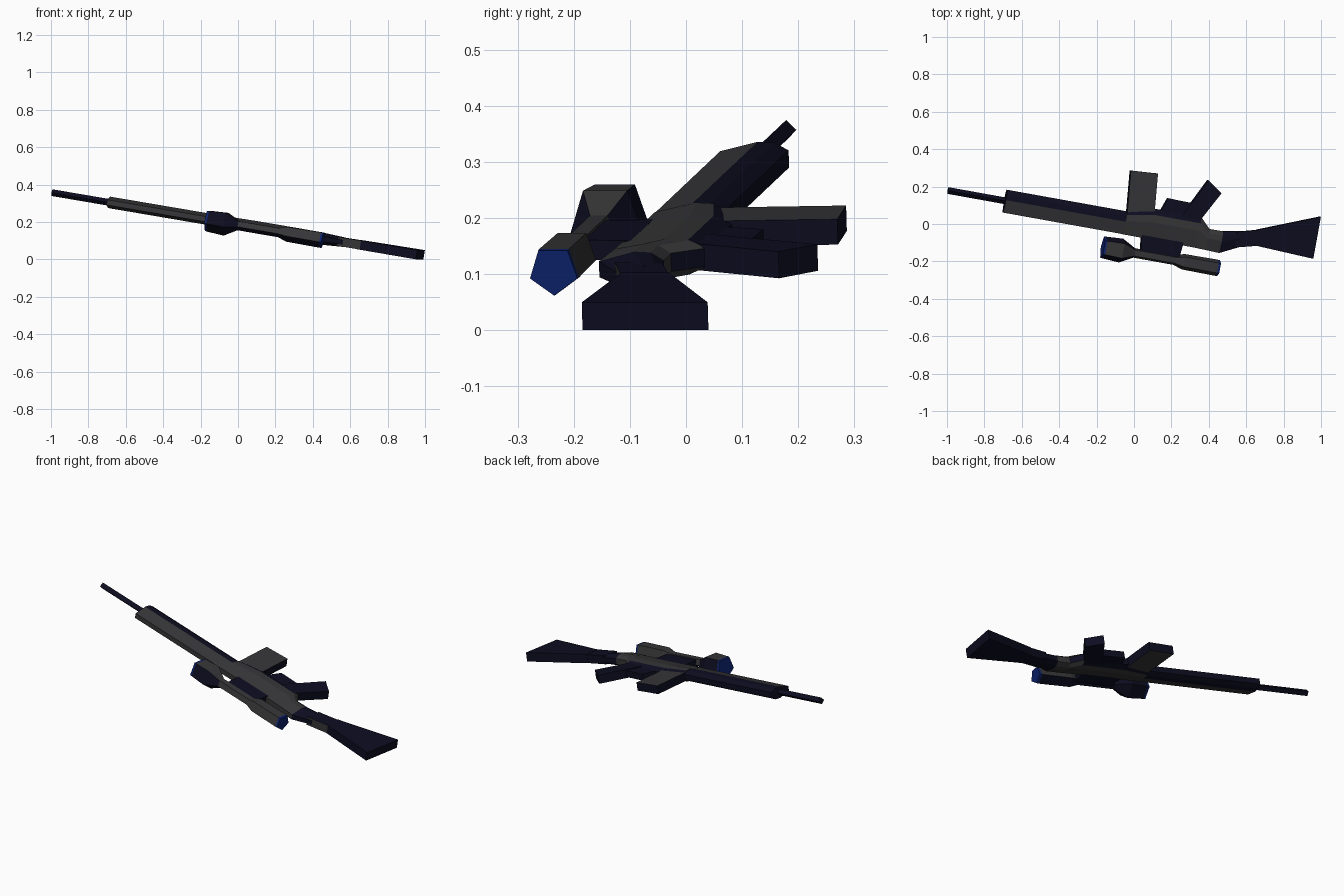
import bpy, bmesh, math
from mathutils import Matrix, Vector

cube = bpy.data.objects.get("Cube")
if cube:
    bpy.data.objects.remove(cube, do_unlink=True)


def material(name, rgb):
    m = bpy.data.materials.new(name)
    m.use_nodes = True
    m.diffuse_color = (*rgb, 1)
    m.node_tree.nodes["Principled BSDF"].inputs["Base Color"].default_value = (*rgb, 1)
    return m


MATS = [material("dark grey", (0.037, 0.037, 0.04)),
        material("dark navy", (0.004, 0.004, 0.015)),
        material("lens blue", (0.004, 0.016, 0.15))]
GREY, NAVY, BLUE = range(3)

# Rifle frame: local x runs to the butt, local y to the magazine, local z is its side
YAW, PITCH = math.atan(0.18), math.radians(9.5)
FRAME = (Matrix.Translation((0, 0, 0.188)) @ Matrix.Rotation(-YAW, 4, 'Z')
         @ Matrix.Rotation(PITCH, 4, 'Y'))


def loft(name, sections, rule):
    """Skin a list of equal-sized point rings and colour faces by rule(centre, normal)."""
    bm = bmesh.new()
    rings = [[bm.verts.new(p) for p in ring] for ring in sections]
    n = len(rings[0])
    for a, b in zip(rings, rings[1:]):
        for i in range(n):
            j = (i + 1) % n
            bm.faces.new((a[i], a[j], b[j], b[i]))
    bm.faces.new(rings[0])
    bm.faces.new(rings[-1])
    bmesh.ops.recalc_face_normals(bm, faces=bm.faces)
    bm.normal_update()
    for f in bm.faces:
        f.material_index = rule(f.calc_center_median(), f.normal)
    bm.transform(FRAME)
    mesh = bpy.data.meshes.new(name)
    bm.to_mesh(mesh)
    bm.free()
    for m in MATS:
        mesh.materials.append(m)
    ob = bpy.data.objects.new(name, mesh)
    bpy.context.collection.objects.link(ob)
    return ob


def plate(name, outline, half, rule):
    """Side outline given thickness on both sides of the centre plane."""
    return loft(name, [[(x, y, z) for x, y in outline] for z in (-half, half)], rule)


def body_ring(x, top, bottom, half):
    """Eight-sided body section with bevelled edges."""
    h = bottom - top
    side = [(top, 0.45), (top + 0.55 * h, 1), (top + 0.8 * h, 0.95), (bottom, 0.5)]
    pts = side + [(y, -z) for y, z in reversed(side)]
    return [Vector((x, y, z * half)) for y, z in pts]


def tube(name, stations, y, sides, rule):
    """Coarse tube along the rifle with one corner pointing to its side."""
    rings = []
    for x, r in stations:
        ang = [-math.pi / 2 + math.tau * i / sides for i in range(sides)]
        rings.append([(x, y + r * math.cos(a), r * math.sin(a)) for a in ang])
    return loft(name, rings, rule)


def navy(c, n):
    return NAVY


def grey_sides(c, n):
    return GREY if abs(n.z) > 0.7 else NAVY


# Barrel and handguard
tube("barrel", [(-1.025, 0.018), (-0.65, 0.018)], 0.0, 4, navy)
loft("handguard", [body_ring(x, -0.064, 0.06, 0.031) for x in (-0.711, -0.04)],
     lambda c, n: GREY if c.y < 0 and abs(n.x) < 0.5 else NAVY)

# Receiver, tapering into the wrist of the stock
receiver = [(-0.05, -0.065, 0.068, 0.032), (0.09, -0.065, 0.1, 0.033),
            (0.35, -0.067, 0.1, 0.033), (0.405, -0.069, 0.045, 0.033),
            (0.48, -0.072, 0.046, 0.032), (0.59, -0.018, 0.066, 0.025)]
loft("receiver", [body_ring(*s) for s in receiver],
     lambda c, n: GREY if c.y < 0.06 and c.x < 0.47 else NAVY)

# Stock
plate("stock_wrist", [(0.55, -0.03), (0.68, 0.003), (0.68, 0.09), (0.55, 0.055)], 0.024,
      lambda c, n: GREY if n.y < -0.7 else NAVY)
plate("stock", [(0.66, 0.002), (0.986, -0.013), (0.986, 0.215), (0.66, 0.086)], 0.025, navy)

# Magazine, trigger guard and grip
plate("magazine", [(-0.048, 0.03), (0.1, 0.03), (0.076, 0.288), (-0.071, 0.278)], 0.023,
      grey_sides)
plate("trigger_guard", [(0.115, 0.06), (0.154, 0.168), (0.3, 0.165), (0.34, 0.06)], 0.018, navy)
plate("grip", [(0.24, 0.08), (0.288, 0.173), (0.352, 0.301), (0.434, 0.245), (0.345, 0.08)],
      0.024, navy)

# Scope with a wide front bell, thin tube and eyepiece
scope = [(-0.145, 0.06), (-0.133, 0.062), (-0.04, 0.068), (0.03, 0.027), (0.25, 0.027),
         (0.3, 0.044), (0.484, 0.046), (0.496, 0.045)]


def scope_colour(c, n):
    if c.x < -0.134 or c.x > 0.485:
        return BLUE
    if c.x < 0.05:
        return GREY if n.z > 0.6 else NAVY
    return GREY if n.z > 0 else NAVY


tube("scope", scope, -0.152, 5, scope_colour)
plate("scope_mount", [(0.06, -0.15), (0.27, -0.15), (0.28, -0.05), (0.05, -0.05)], 0.018, navy)
